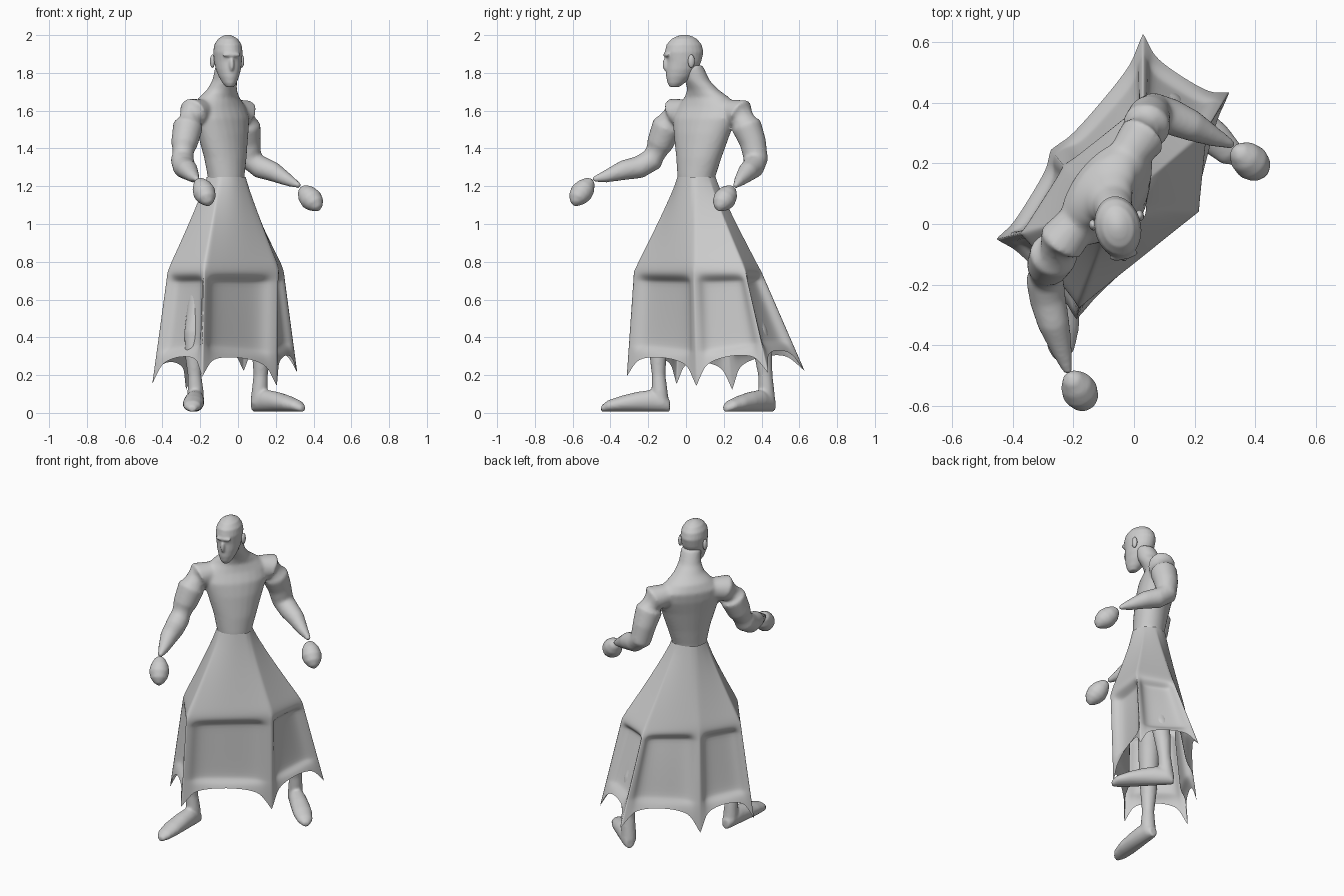
import bpy, bmesh, math
from mathutils import Vector as V

cube = bpy.data.objects.get("Cube")
if cube:
    bpy.data.objects.remove(cube, do_unlink=True)

grey = bpy.data.materials.new("plain grey")
grey.use_nodes = True
colour = (0.6, 0.6, 0.6, 1)
grey.diffuse_color = colour
grey.node_tree.nodes["Principled BSDF"].inputs["Base Color"].default_value = colour

UP = V((0, 0, 1))
SIDE = V((0.62, 0.79, 0))        # line of the shoulders
FRONT = V((0.79, -0.62, 0))      # way the chest faces
HEAD_SIDE = V((0.98, 0.2, 0))
HEAD_FRONT = V((0.2, -0.98, 0))


def loft(bm, sections, n=24):
    """Closed skin through ellipses given as (centre, axis, axis)."""
    rings = [[bm.verts.new(c + a * math.cos(2 * math.pi * i / n) + b * math.sin(2 * math.pi * i / n))
              for i in range(n)] for c, a, b in sections]
    for lo, hi in zip(rings, rings[1:]):
        for i in range(n):
            j = (i + 1) % n
            bm.faces.new((lo[i], lo[j], hi[j], hi[i]))
    bm.faces.new(rings[0][::-1])
    bm.faces.new(rings[-1])


def tube(bm, points):
    """Round limb through (x, y, z, radius) points."""
    pts = [V(p[:3]) for p in points]
    sections = []
    for i, p in enumerate(points):
        t = (pts[min(i + 1, len(pts) - 1)] - pts[max(i - 1, 0)]).normalized()
        a = t.cross(UP if abs(t.z) < 0.8 else FRONT).normalized()
        sections.append((pts[i], a * p[3], t.cross(a) * p[3]))
    loft(bm, sections)


def blob(bm, centre, a, b, c):
    """Ellipsoid with three half axes."""
    steps = [math.pi * (k + 0.3) / 12.6 for k in range(13)]
    loft(bm, [(V(centre) - c * math.cos(s), a * math.sin(s), b * math.sin(s)) for s in steps])


def finish(bm, name, voxel=0, smooth=0):
    bmesh.ops.recalc_face_normals(bm, faces=bm.faces)
    mesh = bpy.data.meshes.new(name)
    bm.to_mesh(mesh)
    bm.free()
    for p in mesh.polygons:
        p.use_smooth = True
    mesh.materials.append(grey)
    ob = bpy.data.objects.new(name, mesh)
    bpy.context.collection.objects.link(ob)
    if voxel:
        r = ob.modifiers.new("blend", "REMESH")
        r.mode, r.voxel_size, r.use_smooth_shade = "VOXEL", voxel, True
        s = ob.modifiers.new("soften", "SMOOTH")
        s.factor, s.iterations = 0.5, smooth
    return ob


# Torso and neck, blended with both arms
bm = bmesh.new()
torso = [(-.06, .055, 1.12, .09, .08), (-.063, .055, 1.25, .105, .092), (-.067, .068, 1.35, .13, .1),
         (-.08, .085, 1.48, .17, .108), (-.09, .1, 1.56, .2, .11), (-.1, .115, 1.62, .19, .1),
         (-.1, .11, 1.67, .135, .085), (-.085, .09, 1.71, .09, .072),
         (-.07, .06, 1.76, .065, .066), (-.06, .03, 1.84, .058, .06)]
loft(bm, [(V((x, y, z)), SIDE * u, FRONT * f) for x, y, z, u, f in torso])
tube(bm, [(-.16, .04, 1.6, .06), (-.24, -.06, 1.59, .08), (-.265, -.1, 1.52, .08), (-.285, -.14, 1.42, .07),
          (-.295, -.18, 1.34, .062), (-.285, -.25, 1.3, .06), (-.265, -.33, 1.285, .053),
          (-.235, -.43, 1.25, .032), (-.215, -.495, 1.235, .014)])
tube(bm, [(-.04, .2, 1.6, .06), (.03, .29, 1.585, .08), (.04, .32, 1.52, .08), (.05, .355, 1.43, .07),
          (.065, .37, 1.34, .064), (.12, .355, 1.3, .06), (.19, .325, 1.275, .052),
          (.27, .285, 1.23, .032), (.33, .26, 1.2, .014)])
finish(bm, "torso_and_arms", 0.01, 8)

# Head with brow, nose and ears
bm = bmesh.new()
centre = V((-.053, -.012, 0))
skull = [(1.725, .05, .02, .025), (1.745, .042, .036, .045), (1.78, .025, .053, .07), (1.82, .01, .066, .086),
         (1.86, 0, .073, .094), (1.91, -.002, .077, .104), (1.95, -.002, .071, .094),
         (1.98, -.003, .052, .068), (1.995, -.004, .028, .038), (2.002, -.004, .01, .012)]
loft(bm, [(centre + HEAD_FRONT * o + UP * z, HEAD_SIDE * w, HEAD_FRONT * d) for z, o, w, d in skull])
nose = centre + HEAD_FRONT * .094 + UP * 1.845
blob(bm, nose, HEAD_SIDE * .014, HEAD_FRONT * .02, UP * .038)
blob(bm, nose + UP * .05, HEAD_SIDE * .05, HEAD_FRONT * .014, UP * .013)
finish(bm, "head", 0.006, 5)
for name, s in (("right_ear", -1), ("left_ear", 1)):
    bm = bmesh.new()
    ear = centre + HEAD_SIDE * s * .079 - HEAD_FRONT * .025 + UP * 1.862
    blob(bm, ear, HEAD_SIDE * .013, HEAD_FRONT * .018, UP * .035)
    finish(bm, name)

# Hands float just past the wrists
for name, path in (
        ("right_hand", [(-.213, -.497, 1.236, .006), (-.207, -.507, 1.225, .03), (-.192, -.53, 1.195, .052),
                        (-.178, -.555, 1.165, .06), (-.165, -.575, 1.135, .05), (-.158, -.585, 1.11, .03),
                        (-.155, -.588, 1.095, .006)]),
        ("left_hand", [(.335, .25, 1.195, .006), (.343, .242, 1.185, .03), (.362, .225, 1.16, .052),
                       (.388, .203, 1.13, .06), (.408, .187, 1.105, .05), (.42, .178, 1.083, .03),
                       (.425, .175, 1.068, .006)])):
    bm = bmesh.new()
    tube(bm, path)
    finish(bm, name, 0.008, 4)

# Legs with feet: sections of a foot run from heel to toe
foot = [(0, .025, .03), (.03, .042, .05), (.1, .05, .058), (.18, .055, .052),
        (.26, .056, .042), (.33, .045, .03), (.365, .02, .016)]
for name, heel, way, leg in (
        ("right_leg", (-.222, -.085, 0), (-.06, -1, 0),
         [(-.225, -.135, .05, .045), (-.225, -.14, .12, .042), (-.23, -.145, .2, .036), (-.235, -.148, .3, .045),
          (-.23, -.14, .42, .055), (-.2, -.1, .6, .065), (-.15, -.03, .85, .075)]),
        ("left_leg", (.082, .46, 0), (.72, -.69, 0),
         [(.11, .43, .05, .045), (.115, .425, .12, .042), (.12, .42, .2, .038), (.122, .41, .3, .047),
          (.115, .38, .42, .055), (.07, .3, .6, .065), (0, .17, .85, .075)])):
    bm = bmesh.new()
    way = V(way).normalized()
    across = way.cross(UP)
    loft(bm, [(V(heel) + way * s + UP * (h + .006), across * w, UP * h) for s, w, h in foot])
    tube(bm, leg)
    finish(bm, name, 0.008, 7)

# Skirt: cone that turns into six sunken panels with a pointed hem
waist = V((-.063, .055, 1.25))
top = [V((x, y, .77)) for x, y in ((-.37, -.03), (-.18, -.275), (.215, .04), (.24, .31), (.03, .39), (-.23, .19))]
tips = [V(p) for p in ((-.455, -.05, .15), (-.19, -.315, .19), (.205, .055, .14),
                       (.315, .435, .21), (.03, .63, .22), (-.275, .245, .12))]
columns = [(0, 0, 1), (.09, .2, .88), (.17, 1, .81), (.5, 1, .78), (.83, 1, .81), (.91, .2, .88)]
rows = [(0, 0), (.07, 0), (.12, 1), (.16, 1), (.66, 1), (.71, .9), (.75, .4), (None, .2)]
bm = bmesh.new()
crease = bm.edges.layers.float.new("crease_edge")
grid = []
for s in (0, .12, .3, .5, .7, .88):
    ring = []
    for k in range(6):
        for t, _, _ in columns:
            edge = top[k].lerp(top[(k + 1) % 6], t)
            out = edge - waist
            out.z = 0
            p = (waist + out.normalized() * .103).lerp(edge, s ** 1.1)
            p.z = waist.z + (edge.z - waist.z) * s
            ring.append(bm.verts.new(p))
    grid.append(ring)
for g, depth in rows:
    ring = []
    for k in range(6):
        m = (k + 1) % 6
        inward = UP.cross(tips[m] - tips[k]).normalized()
        for t, sink, hem in columns:
            h = hem if g is None else g
            p = top[k].lerp(top[m], t).lerp(tips[k].lerp(tips[m], t), h)
            ring.append(bm.verts.new(p + inward * .045 * sink * depth))
    grid.append(ring)
for hi, lo in zip(grid, grid[1:]):
    for i in range(len(hi)):
        j = (i + 1) % len(hi)
        bm.faces.new((hi[i], lo[i], lo[j], hi[j]))
ridges = {v for ring in grid[6:] for v in ring[::6]}
for e in bm.edges:
    if all(v in ridges for v in e.verts):
        e[crease] = 0.6
    elif e.is_boundary:
        e[crease] = 0.8
skirt = finish(bm, "skirt")
sub = skirt.modifiers.new("round", "SUBSURF")
sub.levels = sub.render_levels = 2
